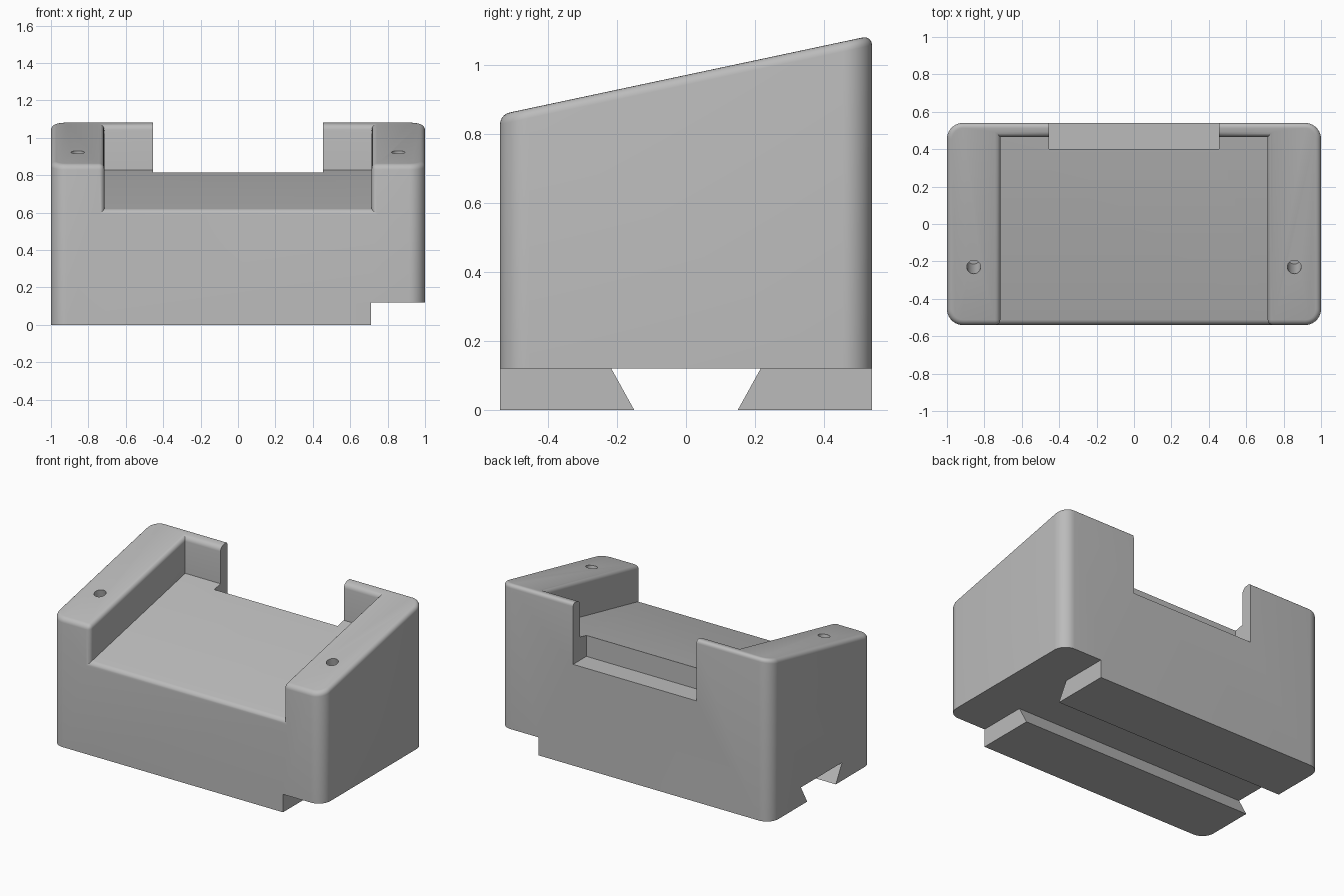
import bpy, bmesh, math
from mathutils import Vector, Matrix

SLOPE = math.tan(math.radians(12))
HALF_Y = 0.54
TOP, FLOOR = 0.972, 0.73          # heights of the sloped planes at y = 0
ARM_X, WALL_Y = 0.715, 0.465      # inner faces of the arms and the back wall

if "Cube" in bpy.data.objects:
    bpy.data.objects.remove(bpy.data.objects["Cube"])

grey = bpy.data.materials.new("light_grey")
grey.use_nodes = True
grey.diffuse_color = (0.5, 0.5, 0.5, 1)
grey.node_tree.nodes["Principled BSDF"].inputs["Base Color"].default_value = (0.5, 0.5, 0.5, 1)


def add_object(name, bm, helper=True):
    bmesh.ops.recalc_face_normals(bm, faces=bm.faces)
    mesh = bpy.data.meshes.new(name)
    bm.to_mesh(mesh)
    bm.free()
    mesh.materials.append(grey)
    obj = bpy.data.objects.new(name, mesh)
    bpy.context.collection.objects.link(obj)
    if helper:
        obj.hide_render = True
        obj.hide_viewport = True
    return obj


def prism(profile, x0, x1):
    """Side (y, z) profile extruded along x."""
    bm = bmesh.new()
    face = bm.faces.new([bm.verts.new((x0, y, z)) for y, z in profile])
    new = bmesh.ops.extrude_face_region(bm, geom=[face])["geom"]
    bmesh.ops.translate(bm, vec=(x1 - x0, 0, 0),
                        verts=[v for v in new if isinstance(v, bmesh.types.BMVert)])
    return bm


def block(y0, y1, z0, z1):
    return [(y0, z0), (y1, z0), (y1, z1), (y0, z1)]


def cut(obj, cutters):
    """Subtract the cutters, bake the result and remove the helpers."""
    for c in cutters:
        mod = obj.modifiers.new(c.name, 'BOOLEAN')
        mod.operation = 'DIFFERENCE'
        mod.solver = 'EXACT'
        mod.object = c
    bpy.context.view_layer.update()
    deps = bpy.context.evaluated_depsgraph_get()
    baked = bpy.data.meshes.new_from_object(obj.evaluated_get(deps))
    obj.modifiers.clear()
    obj.data = baked
    for c in cutters:
        bpy.data.objects.remove(c)


# Wedge-topped body with rounded upright corners
bm = prism([(-HALF_Y, 0), (HALF_Y, 0), (HALF_Y, TOP + SLOPE * HALF_Y),
            (-HALF_Y, TOP - SLOPE * HALF_Y)], -1, 1)
upright = [e for e in bm.edges
           if abs((e.verts[0].co - e.verts[1].co).normalized().z) > 0.99]
bmesh.ops.bevel(bm, geom=upright, offset=0.085, segments=10, profile=0.5, affect='EDGES')
body = add_object("dock_body", bm, helper=False)

# Sloped tray recess, open at the front
recess = prism([(-0.8, FLOOR - SLOPE * 0.8), (WALL_Y, FLOOR + SLOPE * WALL_Y),
                (WALL_Y, 1.4), (-0.8, 1.4)], -ARM_X, ARM_X)
cut(body, [add_object("recess_cutter", recess)])

# Soften the rim of the arms and wall and the front lip of the recess
normal = Vector((0, -SLOPE, 1)).normalized()
bm = bmesh.new()
bm.from_mesh(body.data)
bmesh.ops.remove_doubles(bm, verts=bm.verts, dist=0.0001)


def is_top(face):
    c = face.calc_center_median()
    return face.normal.dot(normal) > 0.999 and abs(face.verts[0].co.z - TOP
                                                   - SLOPE * face.verts[0].co.y) < 0.01


rim = []
for e in bm.edges:
    on_lip = all(v.co.y < -HALF_Y + 0.001 and abs(v.co.x) < ARM_X + 0.01
                 and v.co.z > 0.5 for v in e.verts)
    if on_lip or sum(is_top(f) for f in e.link_faces) == 1:
        rim.append(e)
bmesh.ops.bevel(bm, geom=rim, offset=0.028, segments=5, profile=0.5, affect='EDGES')
bm.to_mesh(body.data)
bm.free()

# Rear cable opening, underside corner step and dovetail channel
cutters = [
    add_object("rear_opening_cutter", prism(block(0.4, 0.8, 0.675, 1.4), -0.455, 0.455)),
    add_object("corner_step_cutter", prism(block(-0.8, 0.8, -0.2, 0.12), 0.71, 1.2)),
    add_object("dovetail_cutter", prism([(-0.145, -0.01), (0.145, -0.01),
                                         (0.217, 0.12), (-0.217, 0.12)], -1.2, 0.8)),
]

# Screw holes, square to the sloped arm tops
for side in (-1, 1):
    bm = bmesh.new()
    place = (Matrix.Translation((side * 0.857, -0.23, TOP - SLOPE * 0.23))
             @ Matrix.Rotation(math.radians(12), 4, 'X'))
    bmesh.ops.create_cone(bm, cap_ends=True, segments=24, radius1=0.037, radius2=0.037,
                          depth=0.5, matrix=place)
    cutters.append(add_object("screw_hole_cutter", bm))
cut(body, cutters)

# Smooth the rounded edges, keep the flat faces crisp
bpy.ops.object.select_all(action='DESELECT')
body.select_set(True)
bpy.context.view_layer.objects.active = body
bpy.ops.object.shade_smooth_by_angle(angle=math.radians(30))
